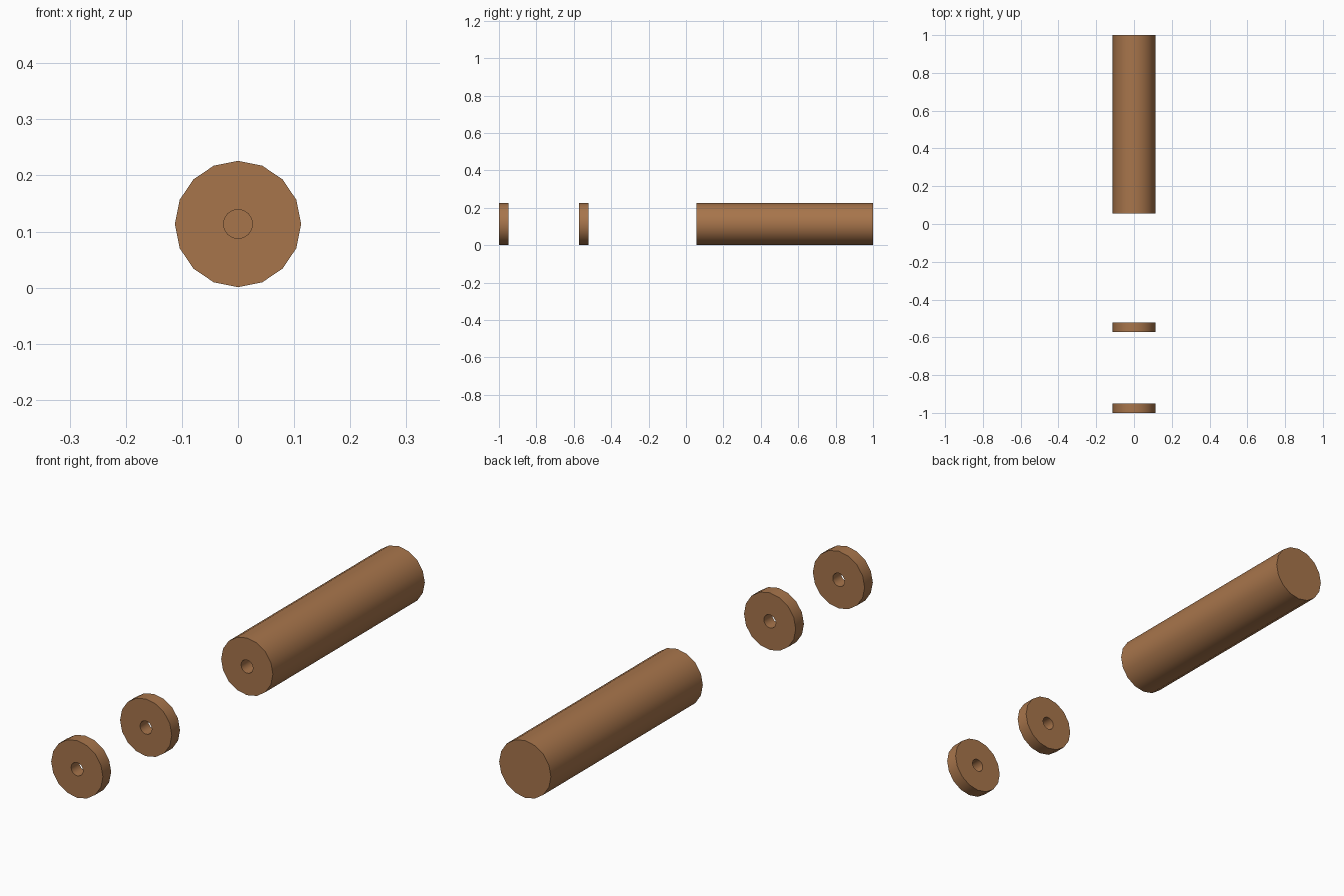
import bpy, bmesh, math

if "Cube" in bpy.data.objects:
    bpy.data.objects.remove(bpy.data.objects["Cube"])

SIDES = 16
RADIUS = 0.1125
HOLE = 0.026
CENTRE_Z = 0.1135

wood = bpy.data.materials.new("brown wood")
wood.diffuse_color = (0.39, 0.178, 0.071, 1)
wood.use_nodes = True
wood.node_tree.nodes["Principled BSDF"].inputs["Base Color"].default_value = wood.diffuse_color


def lathe(name, profile, closed):
    """Revolve (radius, y) points around the y axis; open profiles get end caps."""
    bm = bmesh.new()
    rings = []
    for r, y in profile:
        rings.append([bm.verts.new((r * math.sin(2 * math.pi * i / SIDES), y,
                                    CENTRE_Z + r * math.cos(2 * math.pi * i / SIDES)))
                      for i in range(SIDES)])
    pairs = list(zip(rings, rings[1:]))
    if closed:
        pairs.append((rings[-1], rings[0]))
    else:
        bm.faces.new(rings[0])
        bm.faces.new(rings[-1])
    for a, b in pairs:
        for i in range(SIDES):
            j = (i + 1) % SIDES
            bm.faces.new((a[i], a[j], b[j], b[i]))
    bmesh.ops.recalc_face_normals(bm, faces=bm.faces)
    # smooth round walls, sharp rims
    for f in bm.faces:
        f.smooth = True
    for e in bm.edges:
        if e.calc_face_angle(0) > math.radians(30):
            e.smooth = False
    mesh = bpy.data.meshes.new(name)
    bm.to_mesh(mesh)
    bm.free()
    mesh.materials.append(wood)
    obj = bpy.data.objects.new(name, mesh)
    bpy.context.collection.objects.link(obj)
    return obj


def washer(name, y0, y1):
    return lathe(name, [(HOLE, y0), (RADIUS, y0), (RADIUS, y1), (HOLE, y1)], True)


# two pierced discs
washer("front_disc", -1.0, -0.949)
washer("middle_disc", -0.572, -0.521)

# long rod with a blind hole in its front end
lathe("long_rod", [(RADIUS, 1.0), (RADIUS, 0.056), (HOLE, 0.056), (HOLE, 0.45)], False)
